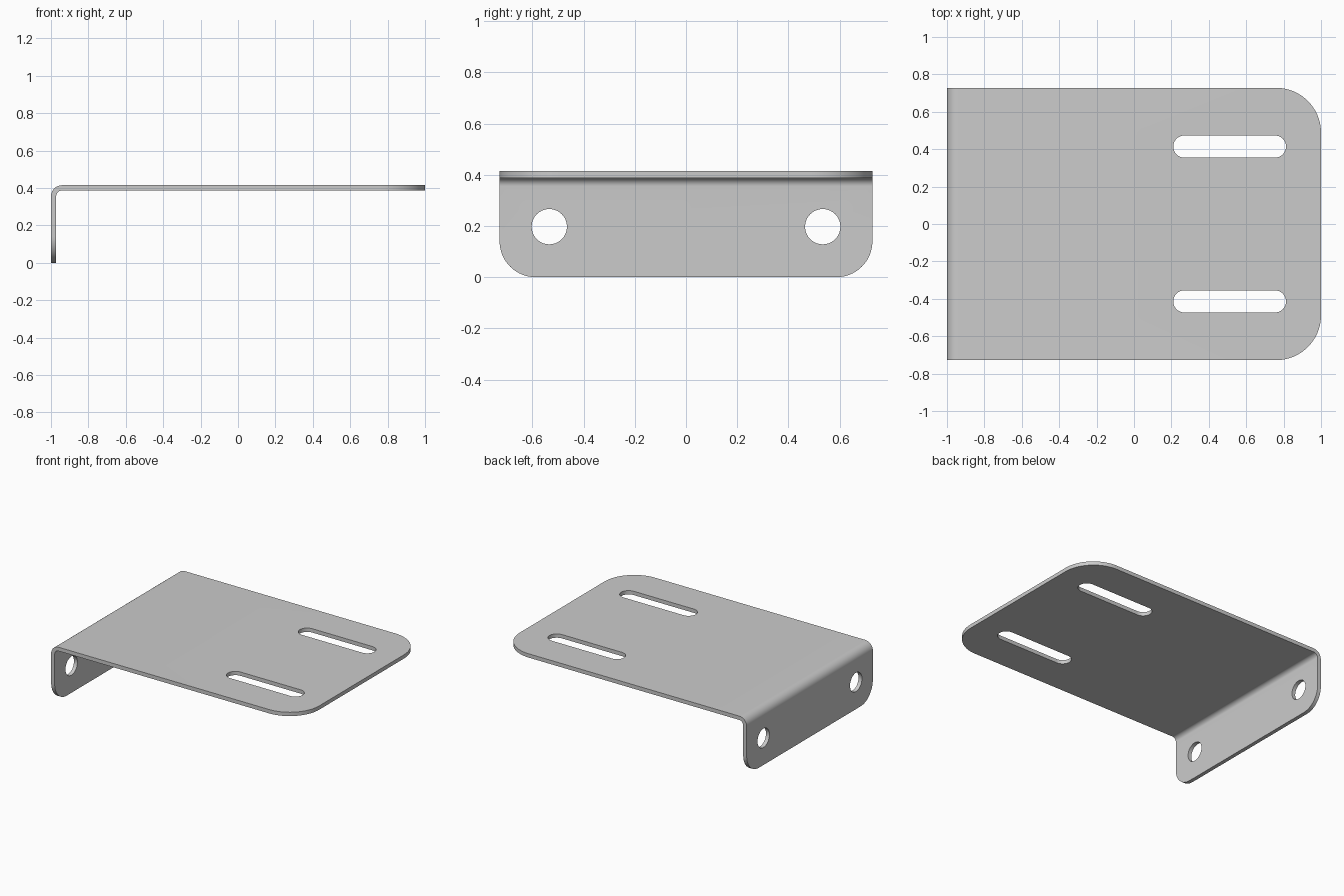
import bpy, bmesh
from math import sin, cos, pi
from mathutils import Vector

if "Cube" in bpy.data.objects:
    bpy.data.objects.remove(bpy.data.objects["Cube"])

T, TOP, HALF = 0.028, 0.415, 0.728      # sheet thickness, height, half width
R_OUT = 0.06                            # outer bend radius


def arc(cx, cy, r, a0, a1, n):
    return [(cx + r * cos(a0 + (a1 - a0) * i / n),
             cy + r * sin(a0 + (a1 - a0) * i / n)) for i in range(n + 1)]


def prism(name, points, direction):
    """Solid made by sweeping a closed outline along a direction."""
    bm = bmesh.new()
    face = bm.faces.new([bm.verts.new(p) for p in points])
    out = bmesh.ops.extrude_face_region(bm, geom=[face])
    moved = [v for v in out["geom"] if isinstance(v, bmesh.types.BMVert)]
    bmesh.ops.translate(bm, verts=moved, vec=Vector(direction))
    bmesh.ops.recalc_face_normals(bm, faces=bm.faces)
    mesh = bpy.data.meshes.new(name)
    bm.to_mesh(mesh)
    bm.free()
    ob = bpy.data.objects.new(name, mesh)
    bpy.context.collection.objects.link(ob)
    return ob


# Bent sheet: L profile swept across the width
cx, cz = -1 + R_OUT, TOP - R_OUT
profile = [(-1 + T, 0), (-1, 0)] + arc(cx, cz, R_OUT, pi, pi / 2, 12)
profile += [(1, TOP), (1, TOP - T)] + arc(cx, cz, R_OUT - T, pi / 2, pi, 12)
bracket = prism("angle_bracket", [(x, -HALF, z) for x, z in profile], (0, 2 * HALF, 0))

# Rounded corners of the plate and of the flange
bm = bmesh.new()
bm.from_mesh(bracket.data)
for axis, side, radius in (("x", 1, 0.24), ("z", 0, 0.14)):
    edges = [e for e in bm.edges
             if all(abs(getattr(v.co, axis) - side) < 1e-5 for v in e.verts)
             and abs(e.verts[0].co.y - e.verts[1].co.y) < 1e-5]
    bmesh.ops.bevel(bm, geom=edges, offset=radius, offset_type='OFFSET',
                    segments=20, profile=0.5, affect='EDGES')
bm.to_mesh(bracket.data)
bm.free()

# Cutters for the plate slots and the flange holes
cutters = []
for s in (-1, 1):
    r, y = 0.059, 0.414 * s
    slot = arc(0.813 - r, y, r, -pi / 2, pi / 2, 16) + arc(0.21 + r, y, r, pi / 2, 3 * pi / 2, 16)
    cutters.append(prism("slot_cutter", [(a, b, 0.3) for a, b in slot], (0, 0, 0.2)))
    hole = arc(0.534 * s, 0.197, 0.069, 0, 2 * pi, 40)[:-1]
    cutters.append(prism("hole_cutter", [(-1.1, a, b) for a, b in hole], (0.2, 0, 0)))

bpy.context.view_layer.objects.active = bracket
for cutter in cutters:
    cutter.hide_render = True
    mod = bracket.modifiers.new("cut", 'BOOLEAN')
    mod.operation, mod.solver, mod.object = 'DIFFERENCE', 'EXACT', cutter
    bpy.ops.object.modifier_apply(modifier=mod.name)
    bpy.data.objects.remove(cutter)

# Smooth bends and rounded edges, crisp sheet edges
bpy.ops.object.select_all(action='DESELECT')
bracket.select_set(True)
bpy.ops.object.shade_smooth_by_angle(angle=pi / 6)
